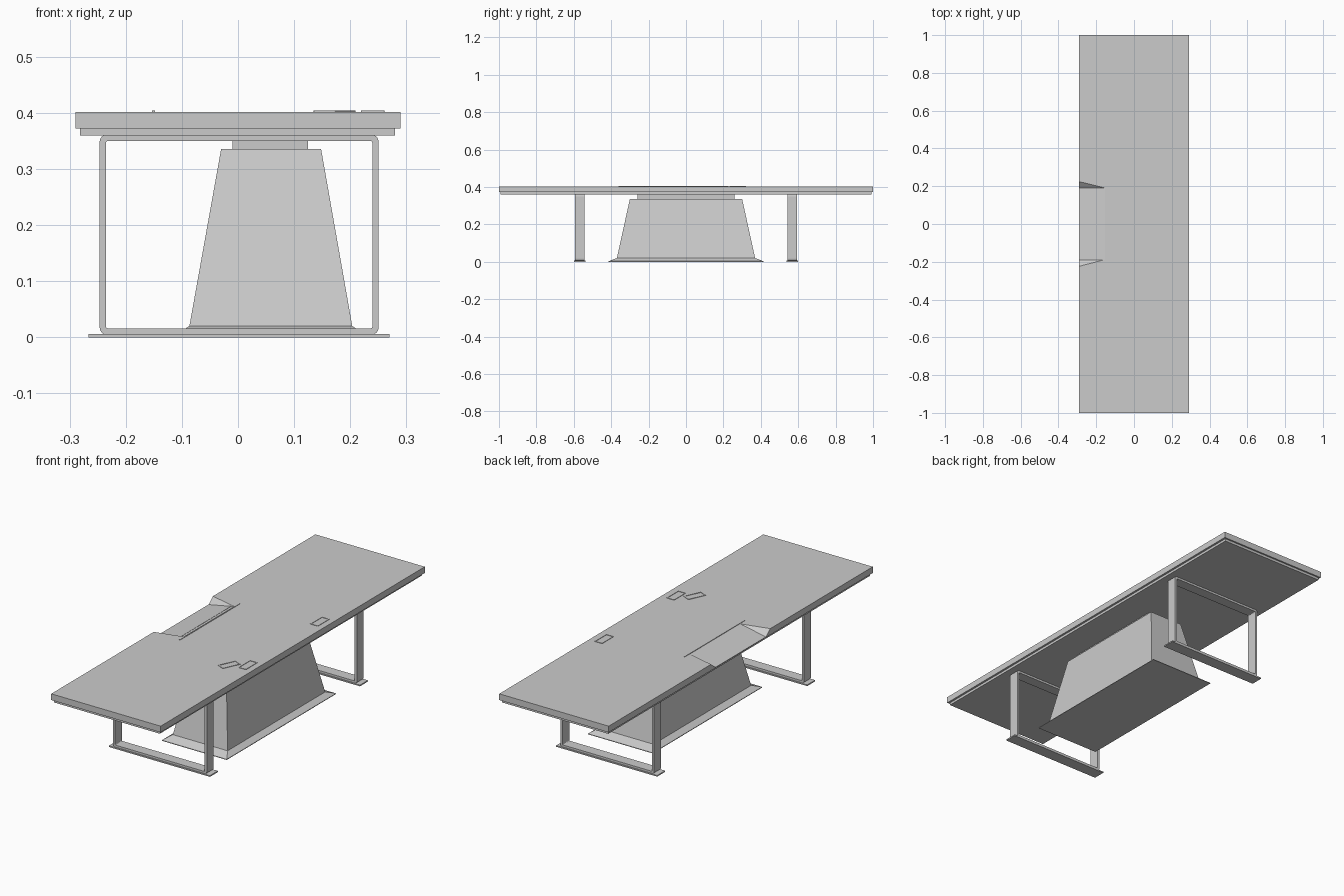
import bpy, bmesh, math
from mathutils import Matrix, Vector

if "Cube" in bpy.data.objects:
    bpy.data.objects.remove(bpy.data.objects["Cube"], do_unlink=True)

grey = bpy.data.materials.new("light_grey")
grey.use_nodes = True
colour = (0.6, 0.6, 0.6, 1)
grey.diffuse_color = colour
grey.node_tree.nodes["Principled BSDF"].inputs["Base Color"].default_value = colour


def finish(name, bm):
    bmesh.ops.recalc_face_normals(bm, faces=bm.faces)
    mesh = bpy.data.meshes.new(name)
    bm.to_mesh(mesh)
    bm.free()
    mesh.materials.append(grey)
    obj = bpy.data.objects.new(name, mesh)
    bpy.context.collection.objects.link(obj)
    return obj


def rect(x0, x1, y0, y1, z):
    return [(x0, y0, z), (x1, y0, z), (x1, y1, z), (x0, y1, z)]


def loft(name, *rings):
    """Closed solid through rings of equal length."""
    bm = bmesh.new()
    loops = [[bm.verts.new(p) for p in ring] for ring in rings]
    n = len(loops[0])
    for a, b in zip(loops, loops[1:]):
        for i in range(n):
            j = (i + 1) % n
            bm.faces.new((a[i], a[j], b[j], b[i]))
    bm.faces.new(loops[0])
    bm.faces.new(loops[-1])
    return finish(name, bm)


def box(name, x0, x1, y0, y1, z0, z1):
    return loft(name, rect(x0, x1, y0, y1, z0), rect(x0, x1, y0, y1, z1))


def rounded(w, h, r, steps=4):
    """Rounded rectangle outline centred on the origin."""
    pts = []
    for q, (sx, sy) in enumerate([(1, 1), (-1, 1), (-1, -1), (1, -1)]):
        for s in range(steps + 1):
            a = math.pi / 2 * (q + s / steps)
            pts.append((sx * (w / 2 - r) + r * math.cos(a),
                        sy * (h / 2 - r) + r * math.sin(a)))
    return pts


def ring_frame(name, w, h, t, r, depth, matrix):
    """Rounded rectangular frame of wall t, extruded along local z."""
    outer = rounded(w, h, r)
    inner = rounded(w - 2 * t, h - 2 * t, max(r - t, r * 0.3))
    bm = bmesh.new()
    loops = [[bm.verts.new(matrix @ Vector((x, y, z))) for x, y in pts]
             for pts, z in ((outer, 0), (outer, depth), (inner, depth), (inner, 0))]
    n = len(outer)
    for k in range(4):
        a, b = loops[k], loops[(k + 1) % 4]
        for i in range(n):
            j = (i + 1) % n
            bm.faces.new((a[i], a[j], b[j], b[i]))
    return finish(name, bm)


# Table top: two end leaves and a centre leaf with a sloped recess
TOP, LOW, HALF, SEAM = 0.402, 0.372, 0.29, 0.228
box("top_leaf_front", -HALF, HALF, -1, -SEAM, LOW, TOP)
box("top_leaf_back", -HALF, HALF, SEAM, 1, LOW, TOP)
centre = box("top_leaf_centre", -HALF, HALF, -SEAM, SEAM, LOW, TOP)
hinge, side = -0.15, 0.19
run = 0.03
cutter = loft("recess_cutter",
              [(-HALF - run, -side, LOW - 0.005), (hinge, -side, TOP),
               (hinge, side, TOP), (-HALF - run, side, LOW - 0.005)],
              [(-HALF - run, -SEAM - 0.006, TOP + 0.002), (hinge, -side, TOP + 0.002),
               (hinge, side, TOP + 0.002), (-HALF - run, SEAM + 0.006, TOP + 0.002)])
cutter.hide_render = True
cutter.hide_viewport = True
cut = centre.modifiers.new("recess", "BOOLEAN")
cut.object = cutter
cut.solver = "EXACT"

# Thin panel lying on the recess slope
loft("recess_panel",
     [(-HALF, -side, LOW), (-0.17, -side, 0.396), (-0.17, side, 0.396), (-HALF, side, LOW)],
     [(-HALF, -side, LOW + 0.003), (-0.17, -side, 0.399),
      (-0.17, side, 0.399), (-HALF, side, LOW + 0.003)])

# Raised strip along the inner edge of the recess
box("recess_hinge", hinge - 0.003, hinge + 0.002, -SEAM, SEAM, 0.4, 0.404)

# Under panel and mounting block
box("under_panel", -0.282, 0.28, -0.992, 0.992, 0.36, LOW)
box("mounting_block", -0.01, 0.125, -0.26, 0.26, 0.33, 0.36)

# Tapered pedestal on a bevelled skirt
loft("pedestal", rect(-0.087, 0.204, -0.37, 0.37, 0.018),
     rect(-0.03, 0.148, -0.3, 0.3, 0.336))
loft("pedestal_skirt", rect(-0.114, 0.23, -0.414, 0.414, 0.0),
     rect(-0.114, 0.23, -0.414, 0.414, 0.003),
     rect(-0.087, 0.204, -0.37, 0.37, 0.02))

# Loop legs with foot plates
upright = Matrix.Rotation(math.pi / 2, 4, "X")
for label, y in (("front", -0.568), ("back", 0.568)):
    ring_frame(label + "_leg", 0.497, 0.356, 0.011, 0.012, 0.052,
               Matrix.Translation((0.002, y + 0.026, 0.183)) @ upright)
    box(label + "_foot_plate", -0.266, 0.27, y - 0.03, y + 0.03, 0, 0.006)

# Thin rims of the desk-top fittings
for name, x, y, turn in (("back_fitting", 0.24, 0.277, 0),
                         ("front_fitting", 0.24, -0.268, 0),
                         ("turned_fitting", 0.172, -0.312, -25)):
    ring_frame(name, 0.042, 0.09, 0.005, 0.003, 0.003,
               Matrix.Translation((x, y, TOP - 0.001))
               @ Matrix.Rotation(math.radians(turn), 4, "Z"))
